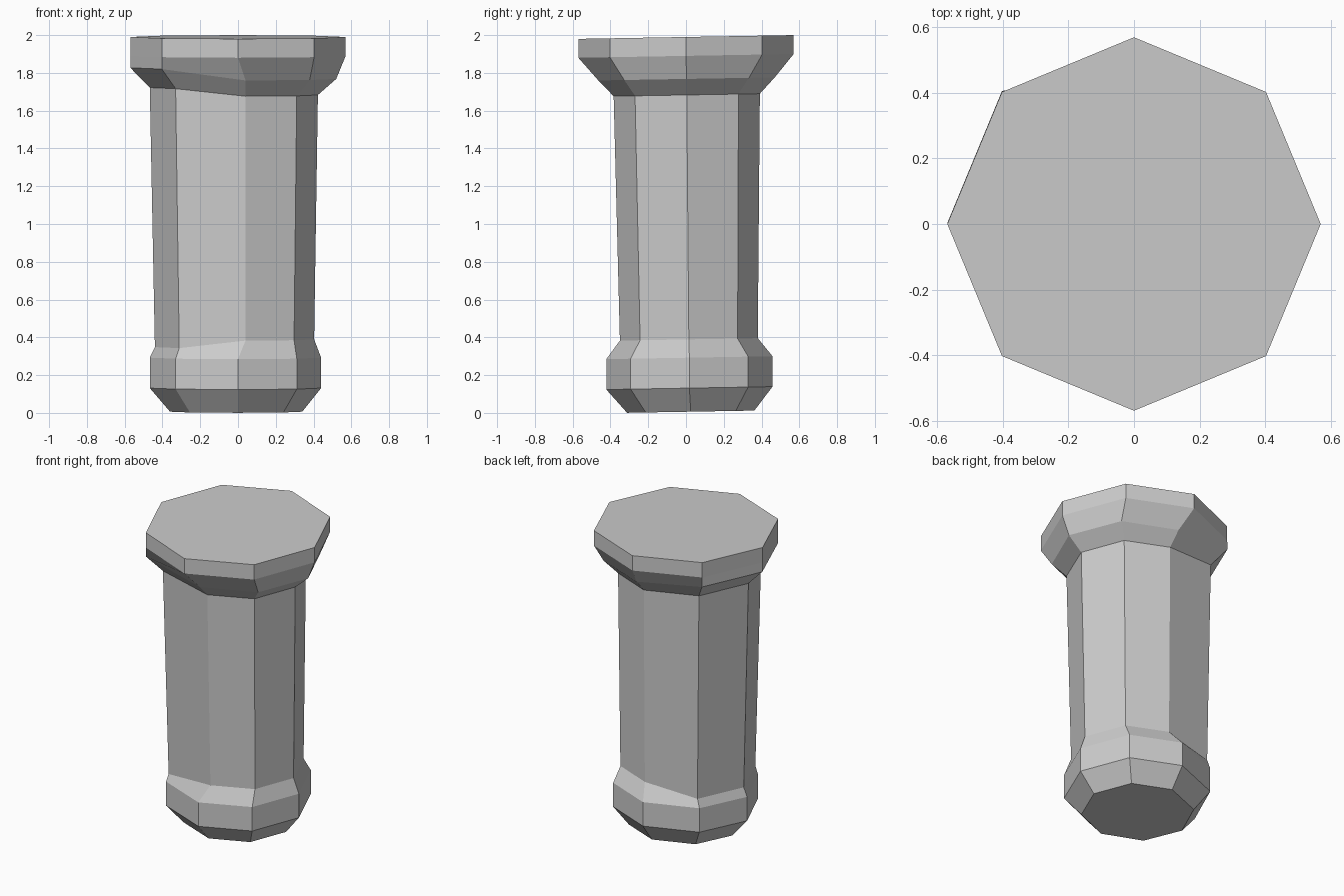
import bpy, bmesh, math

if "Cube" in bpy.data.objects:
    bpy.data.objects.remove(bpy.data.objects["Cube"])

TILT = 0.0175  # the whole post leans slightly, so every ring rises toward the back


def add_ring(bm, mid, left, right, cy, ry, z, z_left=None, ry_left=None):
    """Eight-sided ring whose worn right part may be shifted, narrowed and at another height."""
    z_left = z if z_left is None else z_left
    ry_left = ry if ry_left is None else ry_left
    verts = []
    for i in range(8):
        c, s = math.cos(i * math.pi / 4), math.sin(i * math.pi / 4)
        is_left = c < -0.1
        x = c * left if is_left else mid + c * right
        y = cy + s * (ry_left if is_left else ry)
        verts.append(bm.verts.new((x, y, (z_left if is_left else z) + TILT * y)))
    return verts


# mid x, left reach, right reach, centre y, y radius, height, left height, left y radius
rings = [
    (0.00, 0.36, 0.34, 0.025, 0.337, 0.006),                     # underside
    (0.00, 0.467, 0.44, 0.018, 0.44, 0.131),                     # base band
    (0.00, 0.467, 0.44, 0.018, 0.44, 0.292),
    (0.04, 0.44, 0.363, 0.015, 0.365, 0.389, 0.348, 0.435),      # shaft
    (0.04, 0.467, 0.383, 0.004, 0.387, 1.683, 1.722, 0.467),
    (0.04, 0.57, 0.48, 0.003, 0.467, 1.768, 1.827, 0.57),        # flare
    (0.00, 0.57, 0.57, 0.0, 0.57, 1.89),                         # cap band
    (0.00, 0.57, 0.57, 0.0, 0.57, 1.99),
]

# Octagonal post: stacked rings closed at both ends
bm = bmesh.new()
loops = [add_ring(bm, *r) for r in rings]
for a, b in zip(loops, loops[1:]):
    for i in range(8):
        j = (i + 1) % 8
        bm.faces.new((a[i], a[j], b[j], b[i]))
bm.faces.new(loops[0][::-1])
bm.faces.new(loops[-1])
bmesh.ops.recalc_face_normals(bm, faces=bm.faces)

mesh = bpy.data.meshes.new("stone_post")
bm.to_mesh(mesh)
bm.free()
bpy.context.collection.objects.link(bpy.data.objects.new("stone_post", mesh))
